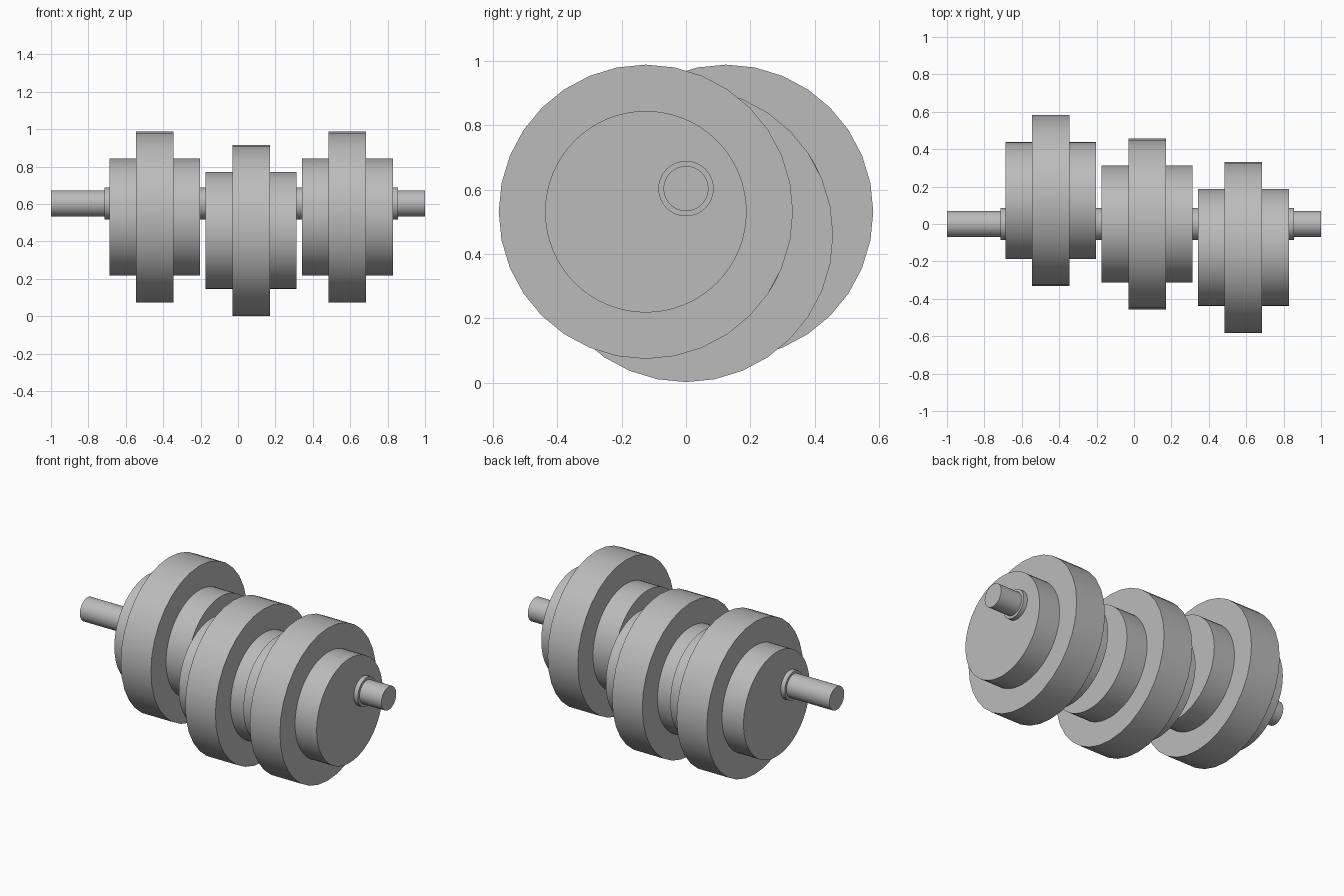
import bpy
from math import radians, sin, cos, pi

cube = bpy.data.objects.get("Cube")
if cube:
    bpy.data.objects.remove(cube, do_unlink=True)

steel = bpy.data.materials.new("grey steel")
steel.use_nodes = True
GREY = (0.5, 0.5, 0.5, 1)
steel.diffuse_color = GREY
steel.node_tree.nodes["Principled BSDF"].inputs["Base Color"].default_value = GREY

AXIS_Z = 0.603   # height of the shaft axis
THROW = 0.144    # offset of each eccentric from the shaft axis


def cylinder(name, x0, x1, radius, sides, y=0, z=AXIS_Z):
    """Cylinder lying along x between x0 and x1."""
    bpy.ops.mesh.primitive_cylinder_add(
        vertices=sides, radius=radius, depth=x1 - x0,
        location=((x0 + x1) / 2, y, z), rotation=(0, pi / 2, 0))
    obj = bpy.context.object
    obj.name = name
    obj.data.materials.append(steel)
    bpy.ops.object.shade_smooth_by_angle(angle=radians(30))
    return obj


# Drive shaft and its thicker bearing section
cylinder("shaft", -1, 1, 0.07, 32)
cylinder("shaft_collar", -0.715, 0.855, 0.086, 32)

# Three eccentrics, each a wide hub carrying a larger disc
for side, x, angle in (("right", -0.445, -30), ("middle", 0.07, -90), ("left", 0.585, -150)):
    y = THROW * cos(radians(angle))
    z = AXIS_Z + THROW * sin(radians(angle))
    cylinder(side + "_hub", x - 0.243, x + 0.243, 0.313, 64, y, z)
    cylinder(side + "_disc", x - 0.1, x + 0.1, 0.457, 32, y, z)
